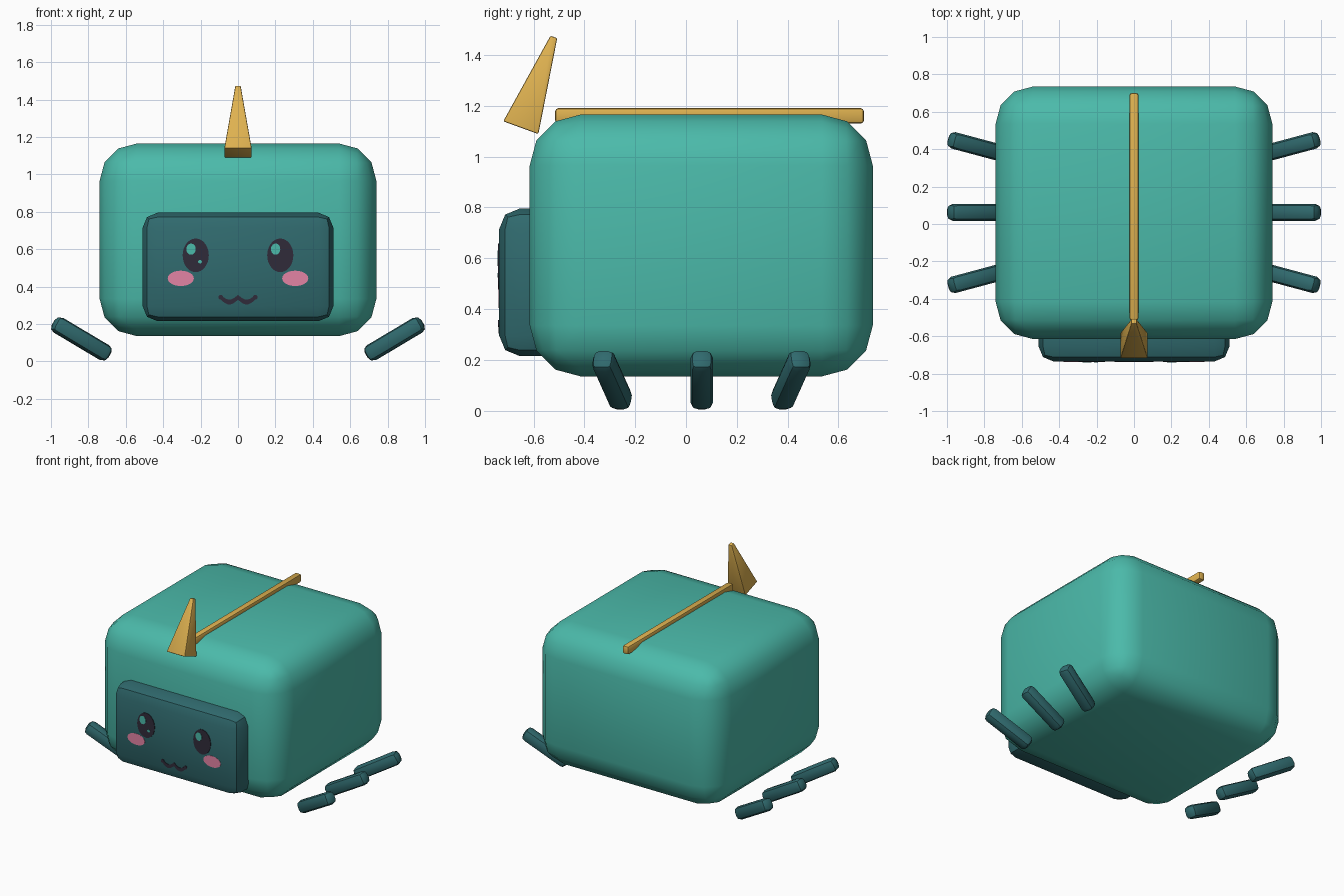
import bpy, bmesh
from math import sin, cos, pi, radians
from mathutils import Matrix, Vector

if "Cube" in bpy.data.objects:
    bpy.data.objects.remove(bpy.data.objects["Cube"], do_unlink=True)


def material(name, rgb):
    """Flat material from 0-255 display colour, stored as linear values."""
    lin = [((c / 255 + 0.055) / 1.055) ** 2.4 for c in rgb]
    m = bpy.data.materials.new(name)
    m.use_nodes = True
    m.diffuse_color = (*lin, 1)
    m.node_tree.nodes["Principled BSDF"].inputs["Base Color"].default_value = (*lin, 1)
    return m


TEAL = material("teal", (75, 186, 170))
DEEP = material("deep teal", (48, 106, 110))
GOLD = material("gold", (222, 177, 80))
DARK = material("dark plum", (48, 43, 58))
PINK = material("pink", (228, 132, 165))


def finish(bm, name, mat, matrix=None, bevel=0, segments=2, smooth=None):
    """Turn a bmesh into a named object with an optional rounded edge."""
    bmesh.ops.recalc_face_normals(bm, faces=bm.faces)
    mesh = bpy.data.meshes.new(name)
    bm.to_mesh(mesh)
    bm.free()
    mesh.materials.append(mat)
    ob = bpy.data.objects.new(name, mesh)
    bpy.context.collection.objects.link(ob)
    if matrix:
        ob.matrix_world = matrix
    if bevel:
        mod = ob.modifiers.new("rounded", "BEVEL")
        mod.width = bevel
        mod.segments = segments
        mod.limit_method = "ANGLE"
        bpy.context.view_layer.objects.active = ob
        bpy.ops.object.select_all(action="DESELECT")
        ob.select_set(True)
        bpy.ops.object.modifier_apply(modifier=mod.name)
    if smooth:
        bpy.ops.object.select_all(action="DESELECT")
        ob.select_set(True)
        bpy.context.view_layer.objects.active = ob
        bpy.ops.object.shade_smooth_by_angle(angle=radians(smooth))
    return ob


def box(name, size, loc, mat, bevel, segments, smooth, rot=None):
    bm = bmesh.new()
    bmesh.ops.create_cube(bm, size=1)
    bmesh.ops.scale(bm, vec=size, verts=bm.verts)
    matrix = Matrix.Translation(loc) @ (rot or Matrix())
    return finish(bm, name, mat, matrix, bevel, segments, smooth)


FACE_Y = -0.735  # front plane of the face panel


def plate(name, outline, mat, thick):
    """Thin plate on the face panel from an outline of (x, z) points."""
    bm = bmesh.new()
    face = bm.faces.new([bm.verts.new((x, FACE_Y + 0.002, z)) for x, z in outline])
    ext = bmesh.ops.extrude_face_region(bm, geom=[face])
    verts = [v for v in ext["geom"] if isinstance(v, bmesh.types.BMVert)]
    bmesh.ops.translate(bm, vec=(0, -thick - 0.002, 0), verts=verts)
    return finish(bm, name, mat)


def oval(name, x, z, rx, rz, mat, thick):
    ring = [2 * pi * i / 28 for i in range(28)]
    return plate(name, [(x + rx * cos(a), z + rz * sin(a)) for a in ring], mat, thick)


# Body and face panel
box("body", (1.48, 1.35, 1.03), (0, 0.06, 0.65), TEAL, 0.2, 3, 40)
box("face_panel", (1.02, 0.3, 0.58), (0, -0.585, 0.505), DEEP, 0.08, 2, 30)

# Back rail
box("back_rail", (0.048, 1.215, 0.06), (0, 0.0925, 1.16), GOLD, 0.012, 2, 30)

# Horn: four-sided spike leaning back
bm = bmesh.new()
bmesh.ops.create_cone(bm, cap_ends=True, segments=4, radius1=0.104, radius2=0.02,
                      depth=0.38, matrix=Matrix.Rotation(pi / 4, 4, "Z"))
tilt = Matrix.Rotation(radians(-20), 4, "X")
finish(bm, "horn", GOLD, Matrix.Translation((0, -0.585, 1.292)) @ tilt, 0.006, 2, 30)

# Three splayed legs on each side
for side, label in ((1, "left"), (-1, "right")):
    for place, y, yaw in (("front", -0.291, -15), ("middle", 0.062, 0), ("rear", 0.413, 15)):
        turn = (Matrix.Rotation(radians(side * yaw), 4, "Z")
                @ Matrix.Rotation(radians(-30 * side), 4, "Y"))
        box(f"{place}_{label}_leg", (0.35, 0.09, 0.09), (side * 0.837, y, 0.12),
            DEEP, 0.03, 2, 30, turn)

# Eyes, highlights and cheeks
for side, label in ((1, "left"), (-1, "right")):
    oval(f"{label}_cheek", side * 0.306, 0.444, 0.07, 0.041, PINK, 0.002)
    oval(f"{label}_eye", side * 0.226, 0.567, 0.07, 0.09, DARK, 0.004)
    oval(f"{label}_eye_highlight", side * 0.226 - 0.025, 0.6, 0.025, 0.03, TEAL, 0.006)
oval("right_eye_glint", -0.203, 0.533, 0.011, 0.009, TEAL, 0.006)

# Mouth: double-curved ribbon with round ends
half = 0.013
xs = [-0.092 + 0.184 * i / 24 for i in range(25)]
line = [(x, 0.343 - 0.026 * abs(sin(pi * x / 0.092))) for x in xs]
plate("mouth", [(x, z - half) for x, z in line] + [(x, z + half) for x, z in reversed(line)],
      DARK, 0.003)
for side, label in ((1, "left"), (-1, "right")):
    oval(f"{label}_mouth_corner", side * 0.092, 0.343, half, half, DARK, 0.004)
